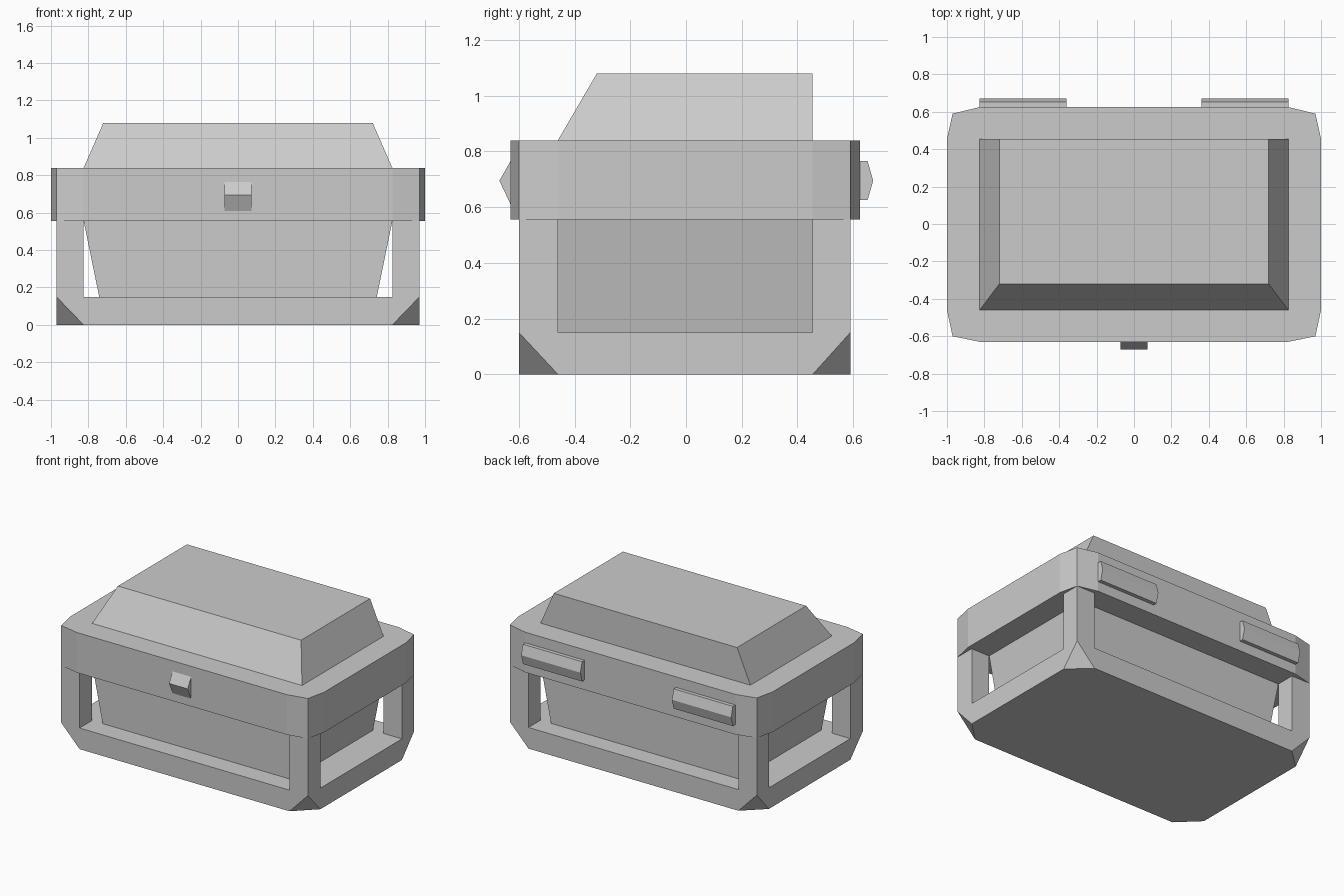
import bpy, bmesh
from math import radians

if "Cube" in bpy.data.objects:
    bpy.data.objects.remove(bpy.data.objects["Cube"])


def hull(name, pts):
    """Flat-faced convex solid around the given points."""
    bm = bmesh.new()
    for p in pts:
        bm.verts.new(p)
    bmesh.ops.convex_hull(bm, input=bm.verts[:])
    bmesh.ops.dissolve_limit(bm, angle_limit=radians(0.5), verts=bm.verts[:], edges=bm.edges[:])
    bmesh.ops.recalc_face_normals(bm, faces=bm.faces[:])
    me = bpy.data.meshes.new(name)
    bm.to_mesh(me)
    bm.free()
    ob = bpy.data.objects.new(name, me)
    bpy.context.collection.objects.link(ob)
    return ob


def rect(x0, x1, y0, y1, z):
    return [(x, y, z) for x in (x0, x1) for y in (y0, y1)]


def extrude_x(name, profile, x0, x1):
    return hull(name, [(x, y, z) for x in (x0, x1) for y, z in profile])


# Outer and inner limits of the frame
OX, IX = 0.97, 0.825
OY = (-0.60, 0.59)
IY = (-0.46, 0.455)
BASE, RIM, TOP = 0.15, 0.555, 0.84

# Base slab with its bottom corners cut off
hull("base_slab",
     rect(-OX, OX, *IY, 0) + rect(-IX, IX, *OY, 0) + rect(-OX, OX, *OY, BASE))

# Corner posts
for sx, side in ((-1, "left"), (1, "right")):
    for k, end in enumerate(("front", "back")):
        y0, y1 = sorted((OY[k], IY[k]))
        hull(f"{end}_{side}_post",
             rect(sx * IX, sx * OX, y0, y1, BASE) + rect(sx * IX, sx * OX, y0, y1, RIM))

# Tapered inner tub
hull("inner_tub", rect(-0.742, 0.742, *IY, BASE) + rect(-IX, IX, *IY, RIM))

# Wide rim with faceted corners
rim = []
for z in (RIM, TOP):
    rim += rect(-1, 1, *IY, z) + rect(-OX, OX, *OY, z) + rect(-IX, IX, -0.63, 0.625, z)
hull("rim", rim)

# Lid sloping at the front and sides, upright at the back
hull("lid", rect(-IX, IX, *IY, TOP) + rect(-0.72, 0.72, -0.32, IY[1], 1.08))

# Front latch
extrude_x("latch", [(-0.63, 0.765), (-0.67, 0.695), (-0.63, 0.61)], -0.073, 0.073)

# Back hinges
hinge = [(0.62, 0.765), (0.652, 0.765), (0.672, 0.695), (0.652, 0.625), (0.62, 0.625)]
for sx, side in ((-1, "left"), (1, "right")):
    extrude_x(f"{side}_hinge", hinge, sx * 0.36, sx * 0.825)
